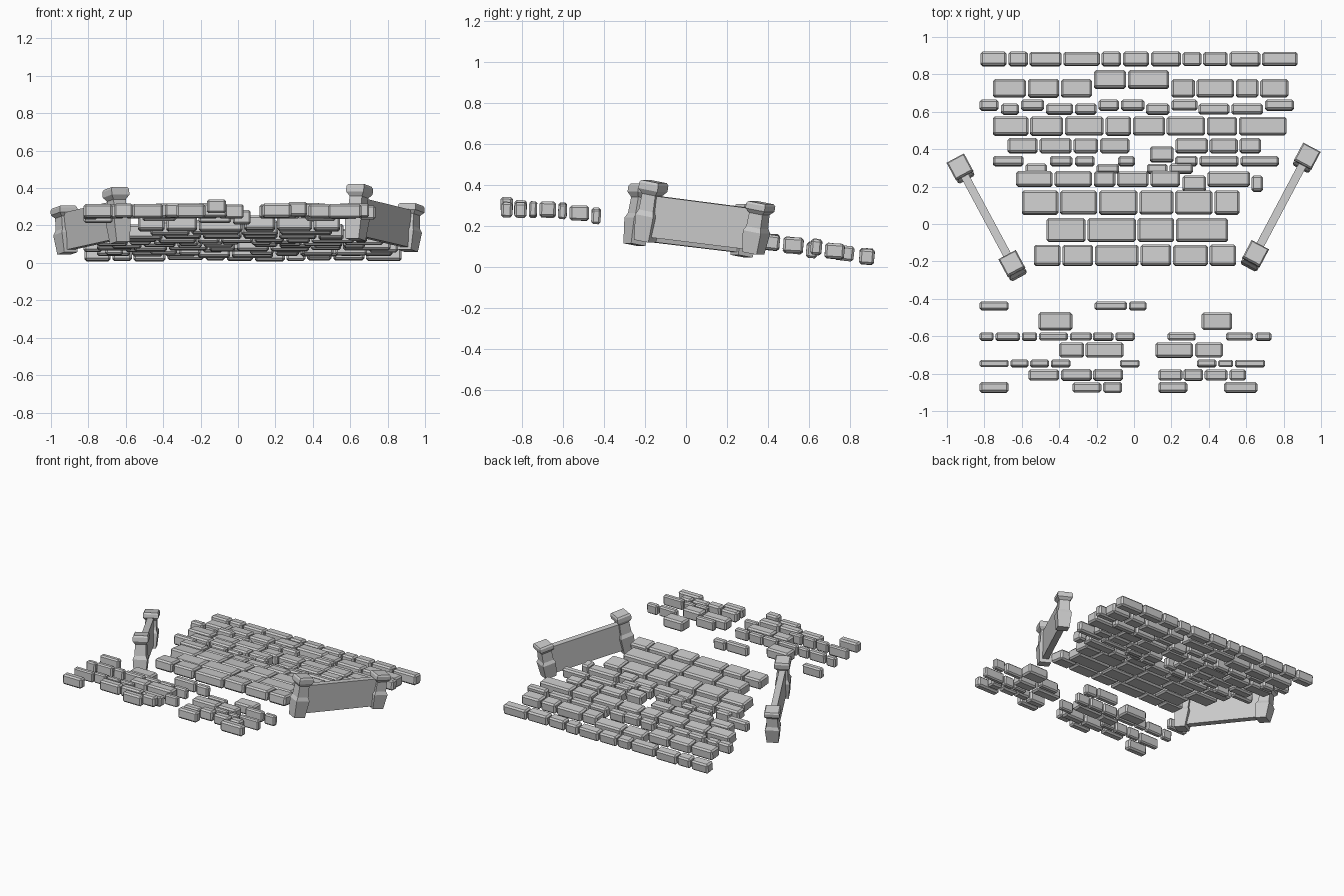
import bpy, bmesh, random
from math import radians, atan2, asin, hypot
from mathutils import Matrix, Vector

if "Cube" in bpy.data.objects:
    bpy.data.objects.remove(bpy.data.objects["Cube"])

random.seed(4)


def finish(bm, name):
    bmesh.ops.recalc_face_normals(bm, faces=bm.faces)
    me = bpy.data.meshes.new(name)
    bm.to_mesh(me)
    bm.free()
    ob = bpy.data.objects.new(name, me)
    bpy.context.collection.objects.link(ob)
    return ob


def ground(y):
    # centre height of the paving: flat at the front, sloping down to the back
    return min(0.278, 0.05 + 0.15 * (0.88 - y))


def bricks(name, y, depth, spans, dz=0.0):
    # one course of chamfered stones, each spanning x0..x1
    bm = bmesh.new()
    tilt = radians(-5 if y > -0.4 else -2)
    for x0, x1 in spans:
        z = ground(y) + dz + random.uniform(-0.004, 0.004)
        m = (Matrix.Translation((0.5 * (x0 + x1), y, z))
             @ Matrix.Rotation(tilt + radians(random.uniform(-2, 2)), 4, 'X')
             @ Matrix.Diagonal((x1 - x0, depth, 0.074, 1)))
        bmesh.ops.create_cube(bm, size=1, matrix=m)
    bmesh.ops.bevel(bm, geom=bm.edges[:], offset=min(0.011, depth * 0.22),
                    segments=1, affect='EDGES', profile=0.5)
    return finish(bm, name)


def course(name, y, depth, *edges, dz=0.0):
    # stones laid end to end with narrow joints
    g = 0.005
    bricks(name, y, depth, [(a + g, b - g) for a, b in zip(edges, edges[1:])], dz)


# back paving, from the rear edge forward
course("rear_edge_course", 0.882, 0.073, -.825, -.677, -.563, -.383, -.178, -.065,
       .085, .255, .365, .505, .68, .88)
course("paving_1_left", 0.725, 0.095, -.76, -.573, -.395, -.22)
course("paving_1_middle", 0.772, 0.095, -.22, -.038, .193)
course("paving_1_right", 0.725, 0.095, .195, .33, .54, .67, .83)
bricks("filler_1_high", 0.635, 0.055, [(-.825, -.725), (-.605, -.48), (-.19, -.08),
       (-.07, .055), (.2, .34), (.7, .855)], 0.01)
bricks("filler_1_low", 0.614, 0.055, [(-.71, -.615), (-.47, -.325), (-.315, -.2),
       (.065, .19), (.345, .51), (.52, .69)], -0.01)
course("paving_2", 0.523, 0.098, -.76, -.56, -.375, -.158, -.01, .17, .385, .557, .82)
course("paving_3_left", 0.418, 0.078, -.68, -.51, -.328, -.187, -.02)
course("paving_3_middle", 0.372, 0.082, .08, .217)
course("paving_3_right", 0.418, 0.078, .217, .4, .56, .683)
bricks("filler_2_back", 0.336, 0.05, [(-.755, -.59), (-.45, -.33), (-.315, -.21),
       (-.085, .005), (.22, .34), (.35, .56), (.57, .775)])
bricks("filler_2_front", 0.295, 0.05, [(-.58, -.465), (-.2, -.08), (.07, .18), (.19, .315)])
course("paving_4_left", 0.24, 0.08, -.635, -.43, -.22, -.095, .083, .25)
bricks("paving_4_low", 0.215, 0.082, [(.26, .385), (.628, .69)])
course("paving_4_right", 0.24, 0.08, .387, .625)
course("paving_5", 0.114, 0.125, -.605, -.4, -.192, .025, .215, .425, .57)
course("paving_6", -0.033, 0.125, -.472, -.253, .015, .22, .508)
course("paving_7", -0.168, 0.11, -.54, -.388, -.213, .03, .204, .4, .55)

# scattered front paving
bricks("front_filler_1", -0.438, 0.045, [(-.825, -.67), (-.21, -.037), (-.028, .068)])
bricks("front_stone_1", -0.52, 0.095, [(-.51, -.33), (.362, .525)])
bricks("front_filler_2", -0.602, 0.042, [(-.825, -.75), (-.74, -.61), (-.6, -.518),
       (-.508, -.353), (-.343, -.225), (-.22, -.11), (-.1, .005), (.18, .33),
       (.493, .635), (.65, .735)])
bricks("front_stone_2", -0.674, 0.08, [(-.4, -.267), (-.26, -.055), (.115, .315), (.327, .475)])
bricks("front_filler_3", -0.746, 0.038, [(-.825, -.67), (-.66, -.565), (-.555, -.455),
       (-.445, -.34), (-.075, .03), (.337, .44), (.45, .53), (.54, .7)])
bricks("front_stone_3", -0.807, 0.06, [(-.565, -.4), (-.39, -.225), (-.218, -.058),
       (.13, .26), (.378, .5), (.51, .6)])
bricks("front_stone_3_raised", -0.807, 0.062, [(.265, .37)], 0.012)
bricks("front_edge", -0.874, 0.055, [(-.825, -.67), (-.33, -.175), (.13, .285), (.48, .66)])
bricks("front_edge_raised", -0.874, 0.06, [(-.165, -.063)], 0.025)

# square post profile: (depth below the top, half width)
POST = [(-0.295, 0.040), (-0.17, 0.050), (-0.145, 0.040), (-0.065, 0.037),
        (-0.042, 0.053), (-0.012, 0.053), (0.0, 0.046)]


def post(bm, x, k):
    rings = [[bm.verts.new((x + sx * r, sy * r, z * k))
              for sx, sy in ((-1, -1), (1, -1), (1, 1), (-1, 1))] for z, r in POST]
    for a, b in zip(rings, rings[1:]):
        for i in range(4):
            j = (i + 1) % 4
            bm.faces.new((a[i], a[j], b[j], b[i]))
    bm.faces.new(rings[0][::-1])
    bm.faces.new(rings[-1])


def side_wall(name, front, back):
    # sloping parapet between two post tops; local x runs along the wall
    front, back = Vector(front), Vector(back)
    d = back - front
    m = (Matrix.Translation(front) @ Matrix.Rotation(atan2(d.y, d.x), 4, 'Z')
         @ Matrix.Rotation(atan2(-d.z, hypot(d.x, d.y)), 4, 'Y'))
    n = d.length
    bm = bmesh.new()
    post(bm, 0, 1.0)
    post(bm, n, 0.85)
    finish(bm, name + "_posts").matrix_world = m
    bm = bmesh.new()
    quad = [(0.01, -0.272), (n - 0.01, -0.235), (n - 0.01, -0.034), (0.01, -0.068)]
    f = bm.faces.new([bm.verts.new((x, -0.022, z)) for x, z in quad])
    ext = bmesh.ops.extrude_face_region(bm, geom=[f], use_keep_orig=True)
    bmesh.ops.translate(bm, vec=(0, 0.044, 0),
                        verts=[v for v in ext["geom"] if isinstance(v, bmesh.types.BMVert)])
    finish(bm, name + "_panel").matrix_world = m


side_wall("right_wall", (0.652, -0.155, 0.415), (0.928, 0.366, 0.312))
side_wall("left_wall", (-0.655, -0.208, 0.398), (-0.932, 0.308, 0.298))
